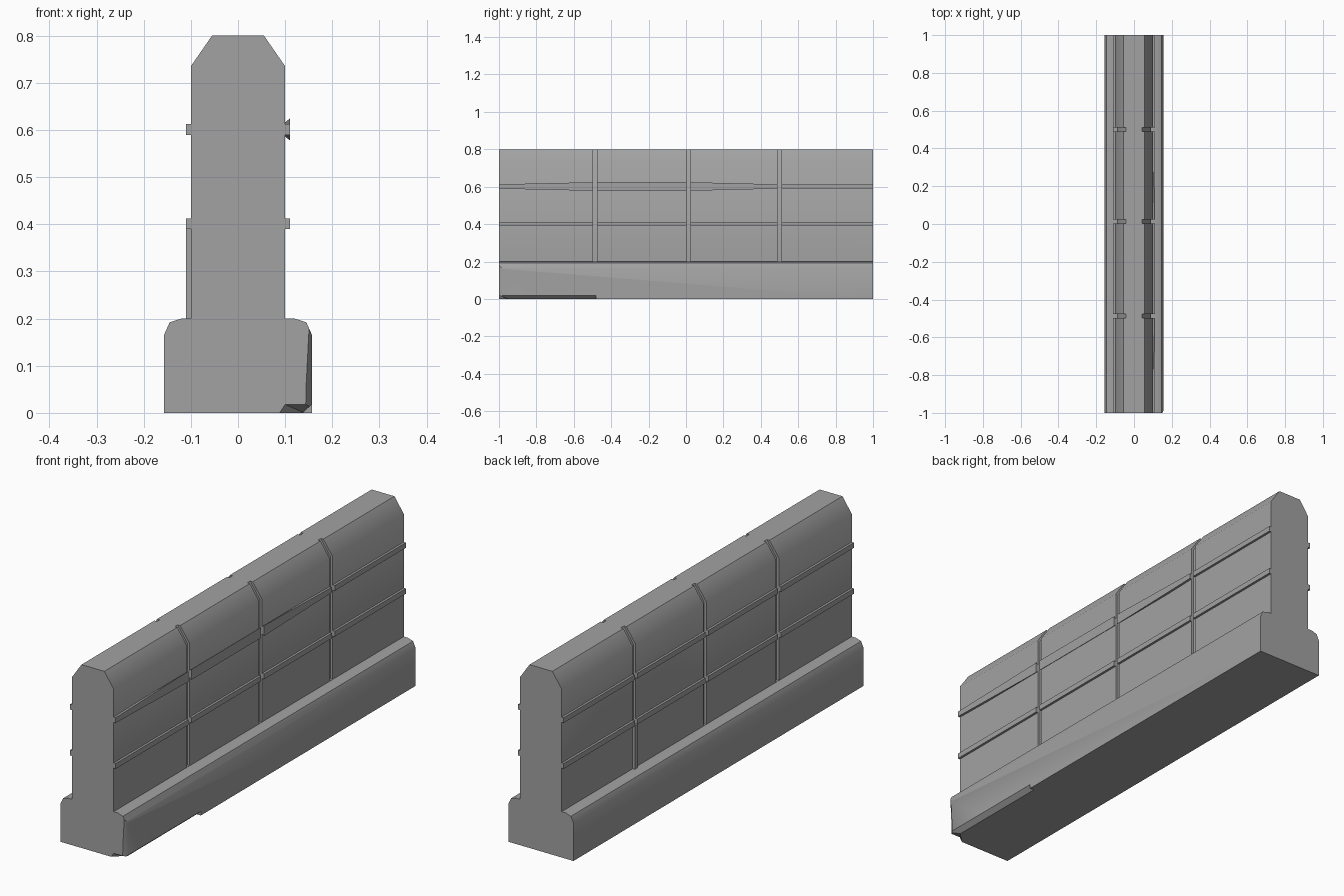
import bpy, bmesh, math

if "Cube" in bpy.data.objects:
    bpy.data.objects.remove(bpy.data.objects["Cube"])

concrete = bpy.data.materials.new("concrete grey")
concrete.diffuse_color = (0.36, 0.36, 0.36, 1)
concrete.use_nodes = True
concrete.node_tree.nodes["Principled BSDF"].inputs["Base Color"].default_value = concrete.diffuse_color
JOINTS = [-0.487, 0.013, 0.5]   # y of the vertical joints
GAP = 0.01                      # half width of a joint


def hull(name, points):
    """Convex solid around a few points."""
    bm = bmesh.new()
    for p in points:
        bm.verts.new(p)
    bmesh.ops.convex_hull(bm, input=bm.verts)
    return finish(bm, name)


def prism(name, profile, y0, y1):
    """Extrude an x-z profile along y."""
    bm = bmesh.new()
    face = bm.faces.new([bm.verts.new((x, y0, z)) for x, z in profile])
    new = bmesh.ops.extrude_face_region(bm, geom=[face])["geom"]
    verts = [v for v in new if isinstance(v, bmesh.types.BMVert)]
    bmesh.ops.translate(bm, vec=(0, y1 - y0, 0), verts=verts)
    return finish(bm, name)


def finish(bm, name):
    bmesh.ops.recalc_face_normals(bm, faces=bm.faces)
    me = bpy.data.meshes.new(name)
    bm.to_mesh(me)
    bm.free()
    me.materials.append(concrete)
    ob = bpy.data.objects.new(name, me)
    bpy.context.collection.objects.link(ob)
    return ob


def cut(target, cutter):
    mod = target.modifiers.new("cut", 'BOOLEAN')
    mod.operation, mod.solver, mod.object = 'DIFFERENCE', 'EXACT', cutter
    bpy.context.view_layer.objects.active = target
    bpy.ops.object.modifier_apply(modifier=mod.name)
    bpy.data.objects.remove(cutter)


# Wall with wide foot and chamfered top
half = [(0.157, 0), (0.157, 0.165), (0.145, 0.192), (0.12, 0.2),
        (0.1, 0.2), (0.1, 0.735), (0.055, 0.8)]
wall = prism("barrier_wall", half + [(-x, z) for x, z in reversed(half)], -1, 1)

# Vertical joint grooves on both sides
groove = [(0.09, 0.201), (0.09, 0.732), (0.036, 0.81), (0.2, 0.81), (0.2, 0.201)]
for s in (1, -1):
    for y in JOINTS:
        g = groove
        if s == -1 and y == 0.5:        # lower part here is a raised strip
            g = [(x, max(z, 0.39)) for x, z in groove]
        cut(wall, prism("joint_cutter", [(s * x, z) for x, z in g], y - GAP, y + GAP))

# Chipped front corner, bottom edge and underside of the foot
cut(wall, hull("corner_chip", [
    (0.147, -1.01, 0.205), (0.136, -1.01, -0.01), (0.17, -1.01, 0.205), (0.17, -1.01, -0.01),
    (0.17, -0.98, 0.205), (0.17, -0.98, -0.01), (0.157, -0.985, 0.16), (0.157, -0.98, -0.01)]))
cut(wall, hull("edge_chip", [
    (x, y, z) for y, d in ((-1.01, 0), (-0.48, 0)) for x, z in
    ((0.137, 0), (0.157, 0.018), (0.17, 0.03), (0.17, -0.02), (0.137, -0.02))]))
cut(wall, hull("underside_chip", [
    (0.088, -1, 0), (0.1, -1, 0.018), (0.17, -1, 0.018), (0.088, -1.01, -0.02),
    (0.1, -1.01, 0.02), (0.17, -1.01, 0.02), (0.17, -1.01, -0.02),
    (0.14, -0.95, 0), (0.17, -0.95, 0), (0.14, -0.95, -0.02), (0.17, -0.95, -0.02)]))

# Horizontal ribs between the joints; the upper right ribs flare outwards
edges = [-1] + [y + d for y in JOINTS for d in (-GAP, GAP)] + [1]
flares = [(0, 1), (1, 1), (1, 0), (0, 0)]
ribs = []
for s, side in ((1, "right"), (-1, "left")):
    for z, level in ((0.401, "lower"), (0.601, "upper")):
        for i in range(4):
            fl = flares[i] if s == 1 and level == "upper" else (0, 0)
            pts = []
            for y, f in zip(edges[2 * i:2 * i + 2], fl):
                for d in (-0.0115, 0.0115):
                    pts.append((s * 0.095, y, z + d))
                    pts.append((s * 0.1, y, z + d))
                    pts.append((s * 0.11, y, z + d * (1 + f)))
            ribs.append(hull(f"{side}_{level}_rib_{i + 1}", pts))

# Raised vertical strip on the lower left panel
prism("left_vertical_strip", [(-0.095, 0.2), (-0.11, 0.2), (-0.11, 0.39), (-0.095, 0.39)],
      0.49, 0.51)

# Smooth the shallow chamfers of the wall only
bpy.ops.object.select_all(action='DESELECT')
wall.select_set(True)
bpy.context.view_layer.objects.active = wall
bpy.ops.object.shade_smooth_by_angle(angle=math.radians(36))
